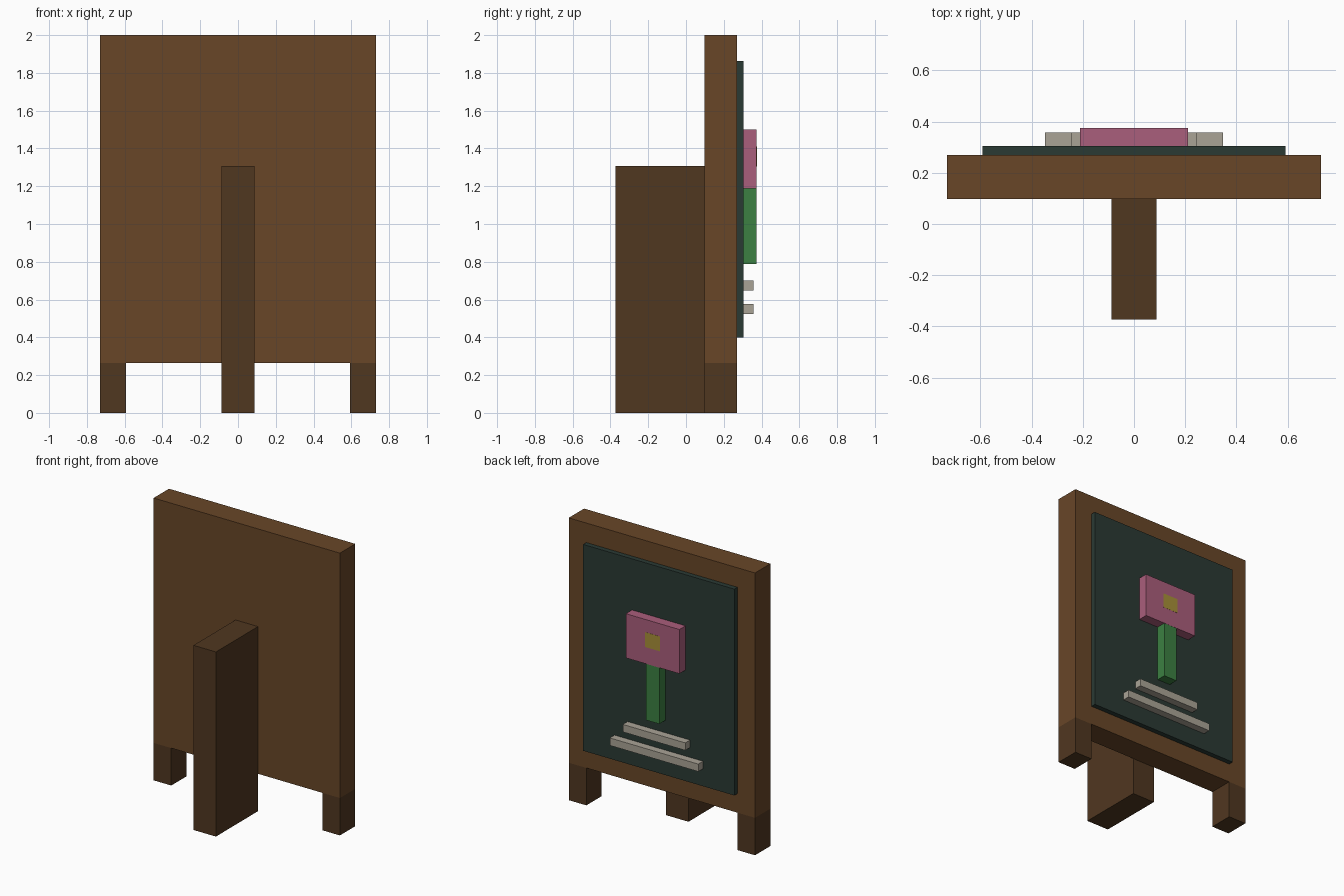
import bpy
import bmesh

if "Cube" in bpy.data.objects:
    bpy.data.objects.remove(bpy.data.objects["Cube"])


def material(name, hex_rgb):
    rgb = [int(hex_rgb[i:i + 2], 16) / 255 for i in (0, 2, 4)]
    linear = [c / 12.92 if c <= 0.04045 else ((c + 0.055) / 1.055) ** 2.4 for c in rgb]
    mat = bpy.data.materials.new(name)
    mat.diffuse_color = (*linear, 1)
    mat.use_nodes = True
    mat.node_tree.nodes["Principled BSDF"].inputs["Base Color"].default_value = mat.diffuse_color
    return mat


def box(name, x, y, z, mat):
    """Box spanning the given (min, max) ranges."""
    bm = bmesh.new()
    bmesh.ops.create_cube(bm, size=1)
    for v in bm.verts:
        v.co = [r[0] + (c + 0.5) * (r[1] - r[0]) for c, r in zip(v.co, (x, y, z))]
    mesh = bpy.data.meshes.new(name)
    bm.to_mesh(mesh)
    bm.free()
    mesh.materials.append(mat)
    obj = bpy.data.objects.new(name, mesh)
    bpy.context.collection.objects.link(obj)
    return obj


wood = material("wood", "684627")
dark_wood = material("dark_wood", "503720")
slate = material("slate", "2A3A34")
pink = material("pink_chalk", "AA5E7C")
green = material("green_chalk", "3C8042")
yellow = material("yellow_chalk", "A89038")
white = material("white_chalk", "AAA496")

FRAME_Y = (0.098, 0.27)
BOARD_Y = (0.27, 0.305)

# Wooden panel, short front legs and the rear prop
box("frame_panel", (-0.73, 0.73), FRAME_Y, (0.265, 2.0), wood)
for side, x in (("left", (-0.73, -0.592)), ("right", (0.592, 0.73))):
    box(f"{side}_leg", x, FRAME_Y, (0, 0.265), dark_wood)
box("rear_prop", (-0.088, 0.088), (-0.373, 0.098), (0, 1.308), dark_wood)

# Writing surface
box("chalkboard", (-0.592, 0.592), BOARD_Y, (0.4, 1.862), slate)

# Flower drawing: stem tucks behind the head, centre sits just proud of it
box("flower_stem", (-0.052, 0.052), (0.305, 0.373), (0.788, 1.24), green)
box("flower_head", (-0.21, 0.21), (0.305, 0.374), (1.187, 1.5), pink)
box("flower_centre", (-0.06, 0.06), (0.305, 0.375), (1.305, 1.41), yellow)

# Chalk lines
for name, half, z in (("upper_line", 0.245, (0.647, 0.7)),
                      ("lower_line", 0.347, (0.524, 0.577))):
    box(name, (-half, half), (0.305, 0.358), z, white)
